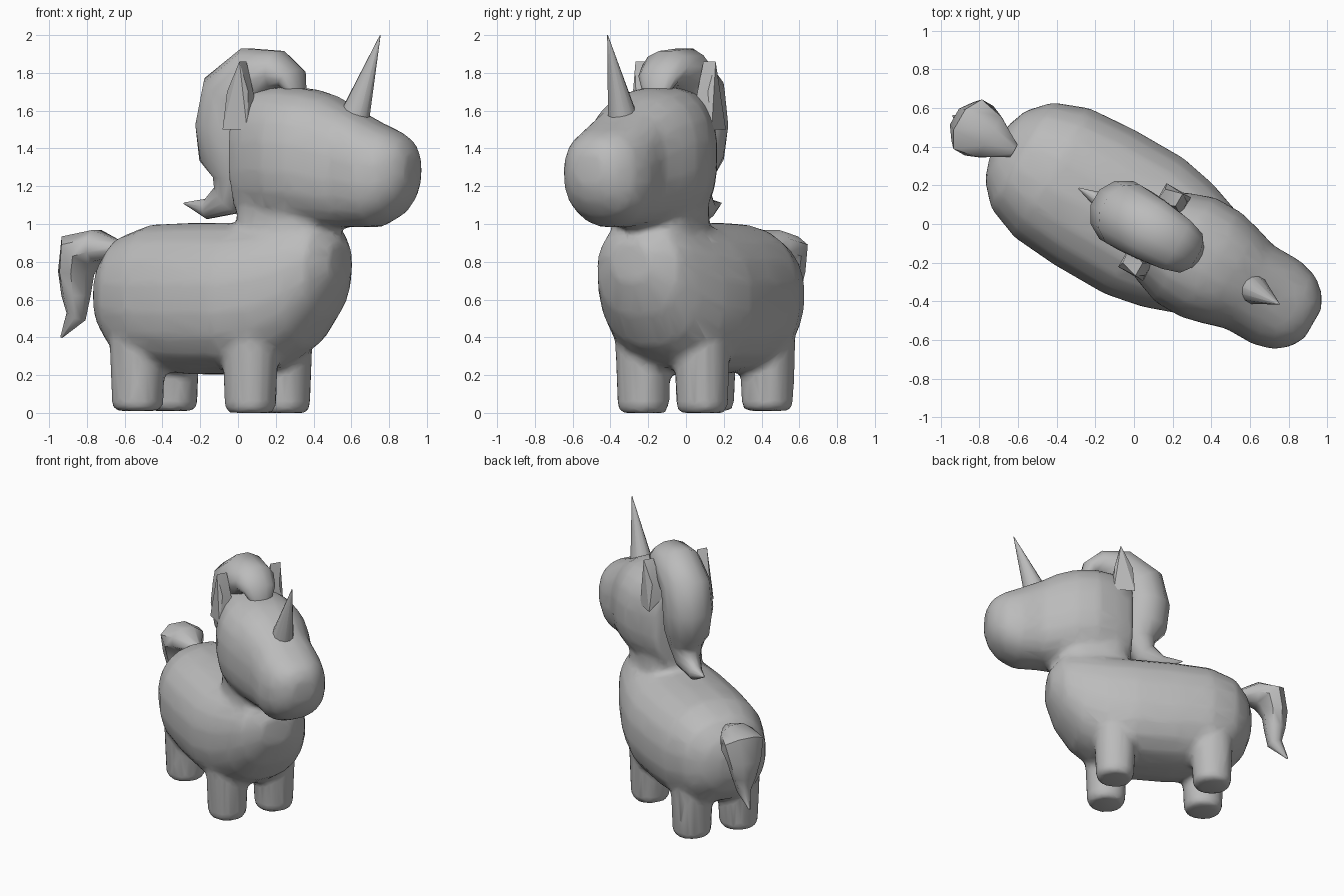
import bpy, bmesh, math
from mathutils import Matrix, Vector

cube = bpy.data.objects.get("Cube")
if cube:
    bpy.data.objects.remove(cube)

# The animal is modelled facing +x, then turned to its final heading
MIDLINE = 0.017
TURN = Matrix.Rotation(math.radians(-30), 4, 'Z') @ Matrix.Translation((0, MIDLINE, 0))

grey = bpy.data.materials.new("plain_grey")
grey.use_nodes = True
GREY = (0.5, 0.5, 0.5, 1)
grey.diffuse_color = GREY
grey.node_tree.nodes["Principled BSDF"].inputs["Base Color"].default_value = GREY


def loft(bm, rows, sides=12, square=2.0, tilt=True, side=0):
    """Rings along a path; each row is (forward, height, depth radius, half width)."""
    rings = []
    for i, (u, z, r, w) in enumerate(rows):
        a, b = rows[max(i - 1, 0)], rows[min(i + 1, len(rows) - 1)]
        t = Vector((b[0] - a[0], b[1] - a[1])).normalized() if tilt else Vector((1, 0))
        ring = []
        for k in range(sides):
            ang = 2 * math.pi * (k + 0.5) / sides
            c, s = math.cos(ang), math.sin(ang)
            c = math.copysign(abs(c) ** (2 / square), c) * r
            s = math.copysign(abs(s) ** (2 / square), s) * w
            ring.append(bm.verts.new((u - t.y * c, side + s, z + t.x * c)))
        rings.append(ring)
    for p, q in zip(rings, rings[1:]):
        for k in range(sides):
            n = (k + 1) % sides
            bm.faces.new((p[k], p[n], q[n], q[k]))
    bm.faces.new(rings[0][::-1])
    bm.faces.new(rings[-1])


def finish(name, bm, angle=50, modifiers=()):
    bmesh.ops.recalc_face_normals(bm, faces=bm.faces)
    bm.transform(TURN)
    mesh = bpy.data.meshes.new(name)
    bm.to_mesh(mesh)
    bm.free()
    mesh.materials.append(grey)
    obj = bpy.data.objects.new(name, mesh)
    bpy.context.collection.objects.link(obj)
    bpy.ops.object.select_all(action='DESELECT')
    obj.select_set(True)
    bpy.context.view_layer.objects.active = obj
    for kind, settings in modifiers:
        mod = obj.modifiers.new(kind.title(), kind)
        for key, value in settings.items():
            setattr(mod, key, value)
        bpy.ops.object.modifier_apply(modifier=mod.name)
    bpy.ops.object.shade_smooth_by_angle(angle=math.radians(angle))
    return obj


# Body, neck, head and legs, fused into one skin
bm = bmesh.new()
loft(bm, [(-.82, .63, .10, .10), (-.78, .62, .21, .21), (-.68, .62, .32, .32),
          (-.5, .61, .39, .39), (-.25, .605, .405, .41), (.05, .605, .405, .41),
          (.25, .63, .39, .37), (.42, .69, .34, .31), (.54, .76, .25, .25),
          (.62, .8, .11, .12)], 20, 2.3, False)
loft(bm, [(.31, .7, .27, .25), (.3, .95, .26, .23), (.3, 1.15, .26, .22),
          (.3, 1.4, .25, .22)], 20, 3, True)
loft(bm, [(.04, 1.36, .34, .20), (.15, 1.36, .36, .26), (.3, 1.36, .37, .315),
          (.45, 1.35, .365, .315), (.57, 1.33, .35, .285), (.68, 1.3, .32, .25),
          (.84, 1.26, .28, .25), (.95, 1.265, .23, .22), (1.02, 1.28, .17, .16),
          (1.06, 1.29, .09, .09)], 20, 2.4, False)
for u, foot in ((.17, 0), (-.52, .01)):
    for v in (-.18, .18):
        loft(bm, [(u, foot, .115, .115), (u, foot + .03, .135, .135),
                  (u, .3, .145, .145), (u, .5, .15, .15)], 14, 2.2, True, v)
finish("body", bm, 60, [
    ('REMESH', {"mode": 'VOXEL', "voxel_size": 0.022}),
    ('SMOOTH', {"factor": 0.5, "iterations": 7}),
    ('DECIMATE', {"ratio": 0.12}),
])

# Mane sweeping from the forelock down to a flicked tip
bm = bmesh.new()
loft(bm, [(.35, 1.70, .04, .08), (.32, 1.77, .07, .12), (.24, 1.81, .11, .15),
          (.1, 1.79, .16, .17), (-.04, 1.68, .18, .18), (-.07, 1.52, .18, .18),
          (-.05, 1.36, .18, .16), (-.03, 1.24, .12, .12), (-.07, 1.13, .1, .09),
          (-.2, 1.08, .055, .05), (-.34, 1.11, .004, .004)], 12)
finish("mane", bm)

# Tail rising from the rump and hanging to a point
bm = bmesh.new()
loft(bm, [(-.73, .87, .04, .04), (-.87, .885, .09, .13), (-.97, .86, .12, .16),
          (-1.0, .74, .09, .125), (-1.0, .62, .075, .09), (-1.0, .51, .055, .05),
          (-1.09, .4, .006, .006)], 8)
finish("tail", bm)

# Horn
bm = bmesh.new()
loft(bm, [(.69, 1.53, .09, .085), (.86, 2.0, .002, .002)], 12)
finish("horn", bm)

# Ears: wedges with a short ridge on top
for name, s in (("left_ear", 1), ("right_ear", -1)):
    bm = bmesh.new()
    for u, v, z in ((.04, .13, 1.6), (.04, .25, 1.5), (.19, .14, 1.6),
                    (.19, .25, 1.5), (.05, .22, 1.7), (.18, .22, 1.7),
                    (.14, .17, 1.86), (.14, .245, 1.86)):
        bm.verts.new((u, v * s, z))
    bmesh.ops.convex_hull(bm, input=bm.verts)
    finish(name, bm, 30)
